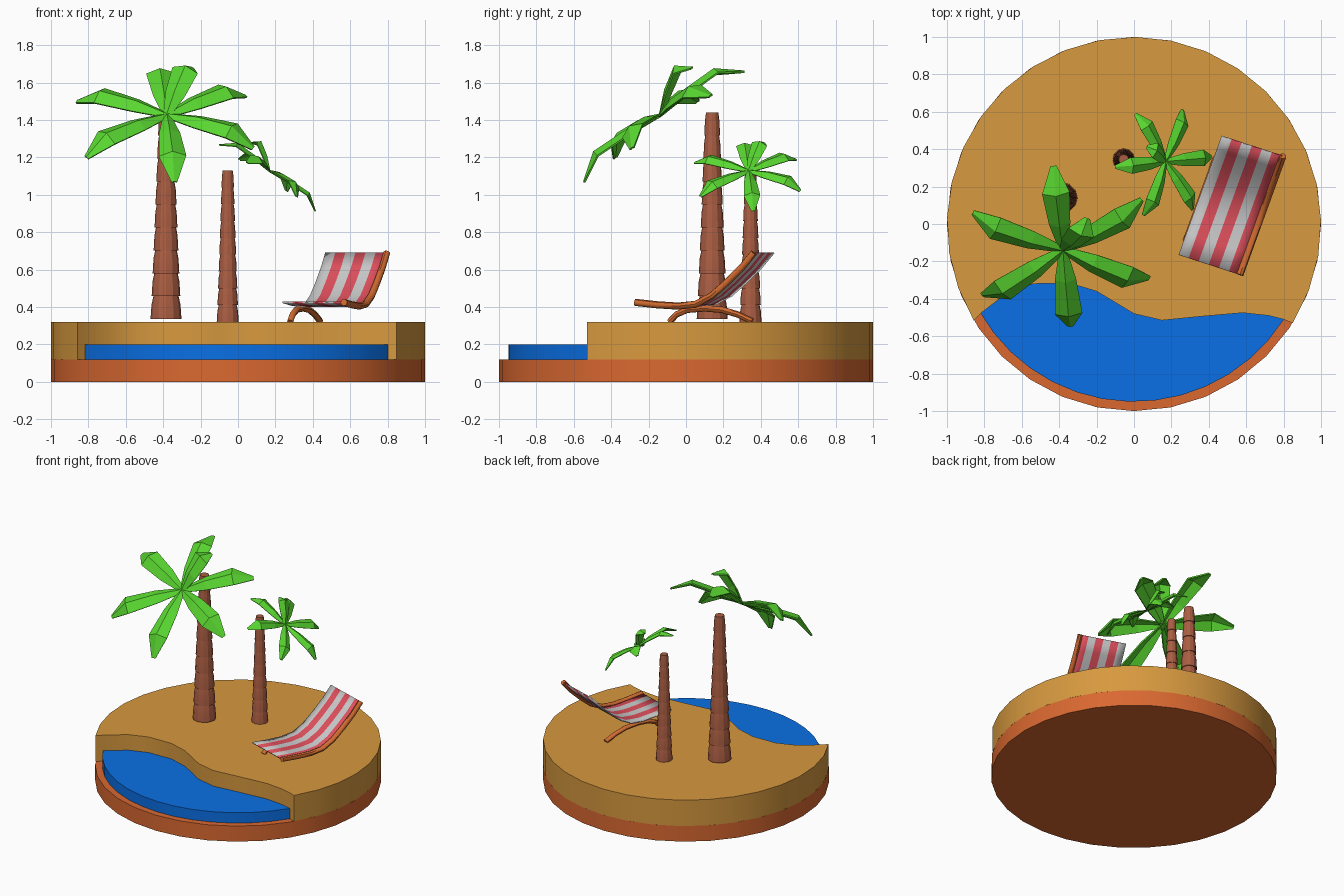
import bpy, bmesh, math
from mathutils import Vector, Matrix

if "Cube" in bpy.data.objects:
    bpy.data.objects.remove(bpy.data.objects["Cube"])


def mat(name, r, g, b):
    m = bpy.data.materials.new(name)
    m.diffuse_color = (r, g, b, 1)
    m.use_nodes = True
    m.node_tree.nodes["Principled BSDF"].inputs["Base Color"].default_value = m.diffuse_color
    return m


SAND = mat("sand", 0.68, 0.32, 0.05)
CLAY = mat("clay", 0.70, 0.14, 0.03)
BLUE = mat("water", 0.003, 0.16, 0.78)
LEAF = mat("leaf", 0.10, 0.68, 0.03)
BARK = mat("bark", 0.40, 0.11, 0.055)
WHITE = mat("white_cloth", 0.65, 0.65, 0.65)
RED = mat("red_cloth", 0.75, 0.08, 0.11)
WOOD = mat("wood", 0.65, 0.15, 0.03)


def finish(name, bm, mats, smooth=None):
    bmesh.ops.recalc_face_normals(bm, faces=bm.faces)
    me = bpy.data.meshes.new(name)
    bm.to_mesh(me)
    bm.free()
    ob = bpy.data.objects.new(name, me)
    bpy.context.collection.objects.link(ob)
    for m in mats:
        me.materials.append(m)
    if smooth:
        bpy.ops.object.select_all(action='DESELECT')
        ob.select_set(True)
        bpy.context.view_layer.objects.active = ob
        bpy.ops.object.shade_smooth_by_angle(angle=math.radians(smooth))
    return ob


def slab(name, outline, z0, z1, m):
    bm = bmesh.new()
    f = bm.faces.new([bm.verts.new((x, y, z0)) for x, y in outline])
    top = bmesh.ops.extrude_face_region(bm, geom=[f])['geom']
    bmesh.ops.translate(bm, vec=(0, 0, z1 - z0),
                        verts=[v for v in top if isinstance(v, bmesh.types.BMVert)])
    if f.is_valid and not any(len(e.link_faces) > 2 for e in f.edges) and \
            all(len(e.link_faces) == 1 for e in bm.edges if e.is_boundary):
        loose = [e for e in bm.edges if e.is_boundary]
        if loose:
            bmesh.ops.holes_fill(bm, edges=loose, sides=0)
    return finish(name, bm, [m], 35)


def arc(r, a0, a1, n):
    return [(r * math.cos(math.radians(a0 + (a1 - a0) * i / n)),
             r * math.sin(math.radians(a0 + (a1 - a0) * i / n))) for i in range(n + 1)]


# Round base, sand with a wavy shore, and the pool
shore = [(-.81, -.47), (-.68, -.37), (-.54, -.32), (-.35, -.315), (-.2, -.36), (-.1, -.42),
         (0, -.48), (.15, -.515), (.35, -.495), (.58, -.475), (.72, -.49), (.80, -.51)]
slab("base", arc(1, 0, 360, 32)[:-1], 0, 0.12, CLAY)
slab("sand", arc(1, -32, 211, 22) + shore, 0.12, 0.32, SAND)
slab("water", arc(0.95, 209, 327.5, 14) + [(x, y + .01) for x, y in reversed(shore[1:-1])],
     0.12, 0.20, BLUE)


# Ringed palm trunks, each segment tapering upward
def trunk(name, x, y, z0, z1, r0, r1, segs, sides=12):
    prof = []
    for i in range(segs):
        for t, k in ((0.0, 1.05), (0.65, 1.03), (1.0, 0.92)):
            u = (i + t) / segs
            prof.append(((r0 + (r1 - r0) * u ** 0.9) * k, z0 + (z1 - z0) * u))
    bm = bmesh.new()
    rings = [[bm.verts.new((x + r * math.cos(2 * math.pi * j / sides),
                            y + r * math.sin(2 * math.pi * j / sides), z))
              for j in range(sides)] for r, z in prof]
    for a, b in zip(rings, rings[1:]):
        for j in range(sides):
            k = (j + 1) % sides
            bm.faces.new((a[j], a[k], b[k], b[j]))
    bm.faces.new(rings[0])
    bm.faces.new(rings[-1])
    finish(name, bm, [BARK], 25)


trunk("big_trunk", -.385, .14, .335, 1.44, .079, .036, 9)
trunk("small_trunk", -.055, .345, .32, 1.13, .056, .029, 9)

# Leaf tips relative to the crown centre
TIPS = [(-.48, .20, .07), (-.43, -.24, -.23), (.04, -.405, -.36), (.46, -.15, -.18),
        (.42, .27, .10), (-.05, .45, .23), (.13, .17, .25)]
UP = Vector((0, -.57, .82)).normalized()


def crown(name, hub, scale, turn):
    bm = bmesh.new()
    for tip in TIPS:
        tip = Vector(tip)
        side = tip.cross(UP).normalized()
        rows = []
        for t, lift, w, sag in ((0, 0, .018, .01), (.35, .055, .055, .03),
                                (.75, .085, .072, .03), (1, 0, .014, .004)):
            c = tip * t + UP * lift
            rows.append([bm.verts.new(p) for p in
                         (c - side * w - UP * sag, c, c + side * w - UP * sag)])
        for a, b in zip(rows, rows[1:]):
            for j in (0, 1):
                bm.faces.new((a[j], a[j + 1], b[j + 1], b[j]))
    bm.transform(Matrix.Translation(hub) @ Matrix.Rotation(turn, 4, 'Z') @ Matrix.Scale(scale, 4))
    ob = finish(name, bm, [LEAF])
    mod = ob.modifiers.new("thickness", 'SOLIDIFY')
    mod.thickness = 0.01 * scale
    mod.offset = 0


crown("big_leaves", (-.38, -.14, 1.43), 1, 0)
crown("small_leaves", (.17, .335, 1.13), .6, math.pi / 2)

# Deck chair: s runs along its length, w across it
LONG, ACROSS = Vector((.34, .94, 0)), Vector((.95, -.31, 0))
CORNER = Vector((.24, -.16, 0))


def chair_point(s, w, z):
    return CORNER + LONG * s + ACROSS * w + Vector((0, 0, z))


SEAT = [(-.005, .425), (.12, .412), (.24, .405), (.34, .415), (.43, .46),
        (.52, .535), (.60, .61), (.67, .69)]
STRIPES, WIDTH = 6, .34
bm = bmesh.new()
rows = [[bm.verts.new(chair_point(s, WIDTH * j / STRIPES, z)) for j in range(STRIPES + 1)]
        for s, z in SEAT]
for a, b in zip(rows, rows[1:]):
    for j in range(STRIPES):
        bm.faces.new((a[j], a[j + 1], b[j + 1], b[j])).material_index = j % 2
cloth = finish("striped_cloth", bm, [WHITE, RED], 40)
mod = cloth.modifiers.new("thickness", 'SOLIDIFY')
mod.thickness = 0.008
mod.offset = 0


# Round wooden rail and arched leg swept along a path
def tube(name, pts, r, sides=8):
    bm = bmesh.new()
    rings = []
    for i, p in enumerate(pts):
        d = (pts[min(i + 1, len(pts) - 1)] - pts[max(i - 1, 0)]).normalized()
        n = d.cross(ACROSS).normalized()
        rings.append([bm.verts.new(p + r * (math.cos(a) * n + math.sin(a) * ACROSS))
                      for a in [2 * math.pi * j / sides for j in range(sides)]])
    for a, b in zip(rings, rings[1:]):
        for j in range(sides):
            k = (j + 1) % sides
            bm.faces.new((a[j], a[k], b[k], b[j]))
    bm.faces.new(rings[0])
    bm.faces.new(rings[-1])
    finish(name, bm, [WOOD], 45)


tube("chair_rail", [chair_point(s, WIDTH + .005, z) for s, z in SEAT], .019)
tube("chair_leg", [chair_point(s, .012, z) for s, z in
                   ((.08, .32), (.12, .36), (.18, .385), (.28, .393),
                    (.38, .385), (.47, .36), (.55, .325))], .017)
